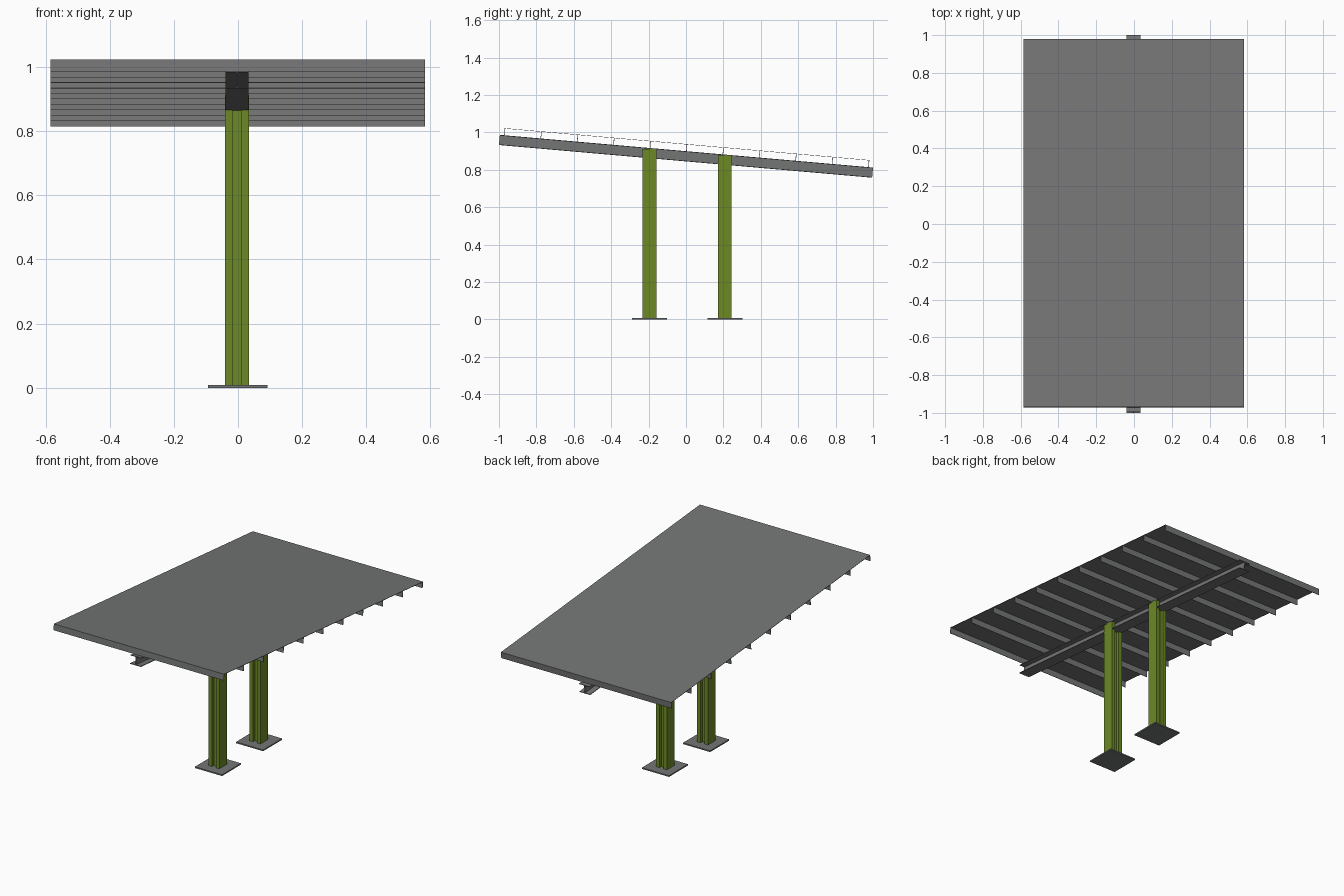
import bpy, bmesh, math
from mathutils import Matrix, Vector

if "Cube" in bpy.data.objects:
    bpy.data.objects.remove(bpy.data.objects["Cube"])

TILT = math.radians(5)      # roof falls towards the back
CX = -0.003                 # centre line of the frame


def material(name, rgb):
    m = bpy.data.materials.new(name)
    m.diffuse_color = (*rgb, 1)
    m.use_nodes = True
    m.node_tree.nodes["Principled BSDF"].inputs["Base Color"].default_value = m.diffuse_color
    return m


grey = material("steel grey", (0.175, 0.18, 0.178))
green = material("olive green", (0.15, 0.25, 0.02))


def extrude(name, profile, axis_matrix, length, mat):
    """Extrude a 2D outline along local z, centred, then place it."""
    bm = bmesh.new()
    face = bm.faces.new([bm.verts.new((x, y, -length / 2)) for x, y in profile])
    new = bmesh.ops.extrude_face_region(bm, geom=[face])["geom"]
    bmesh.ops.translate(bm, vec=Vector((0, 0, length)),
                        verts=[v for v in new if isinstance(v, bmesh.types.BMVert)])
    bmesh.ops.recalc_face_normals(bm, faces=bm.faces)
    me = bpy.data.meshes.new(name)
    bm.to_mesh(me)
    bm.free()
    me.materials.append(mat)
    ob = bpy.data.objects.new(name, me)
    ob.matrix_world = axis_matrix
    bpy.context.collection.objects.link(ob)
    return ob


def h_profile(w, h, flange, web):
    """I section: flanges at top and bottom, web between."""
    a, b, c, d = w / 2, h / 2, h / 2 - flange, web / 2
    right = [(a, -b), (a, -c), (d, -c), (d, c), (a, c), (a, b)]
    return right + [(-x, -y) for x, y in right]


def rect(w, h):
    return [(-w / 2, -h / 2), (w / 2, -h / 2), (w / 2, h / 2), (-w / 2, h / 2)]


# Tilted frame: origin at the middle of the main beam
roof = Matrix.Translation((0, 0, 0.8725)) @ Matrix.Rotation(-TILT, 4, 'X')
along_y = Matrix.Rotation(math.pi / 2, 4, 'X')
BEAM_H = 0.0545

# Main beam
extrude("main_beam", h_profile(0.073, BEAM_H, 0.004, 0.004),
        roof @ Matrix.Translation((CX, 0, 0)) @ along_y, 2.003, grey)

# Purlins across the beam
PURLIN_H = 0.036
for i in range(11):
    u = -0.977 + i * 0.1954
    place = Matrix.Translation((-0.001, u, BEAM_H / 2 + PURLIN_H / 2))
    extrude(f"purlin_{i + 1}", rect(1.168, 0.003), roof @ place, PURLIN_H, grey)

# Roof sheet
extrude("roof_sheet", rect(1.168, 1.957),
        roof @ Matrix.Translation((-0.001, 0, BEAM_H / 2 + PURLIN_H + 0.001)), 0.002, grey)

# Columns: thick side faces with a grooved middle, on flat base plates
column = [(y, x) for x, y in h_profile(0.073, 0.074, 0.023, 0.036)]
for label, y, top in (("front", -0.195, 0.912), ("back", 0.208, 0.876)):
    extrude(label + "_column", column,
            Matrix.Translation((CX, y, 0.008 + (top - 0.008) / 2)), top - 0.008, green)
    extrude(label + "_base_plate", rect(0.186, 0.186),
            Matrix.Translation((-0.001, y, 0.004)), 0.008, grey)
